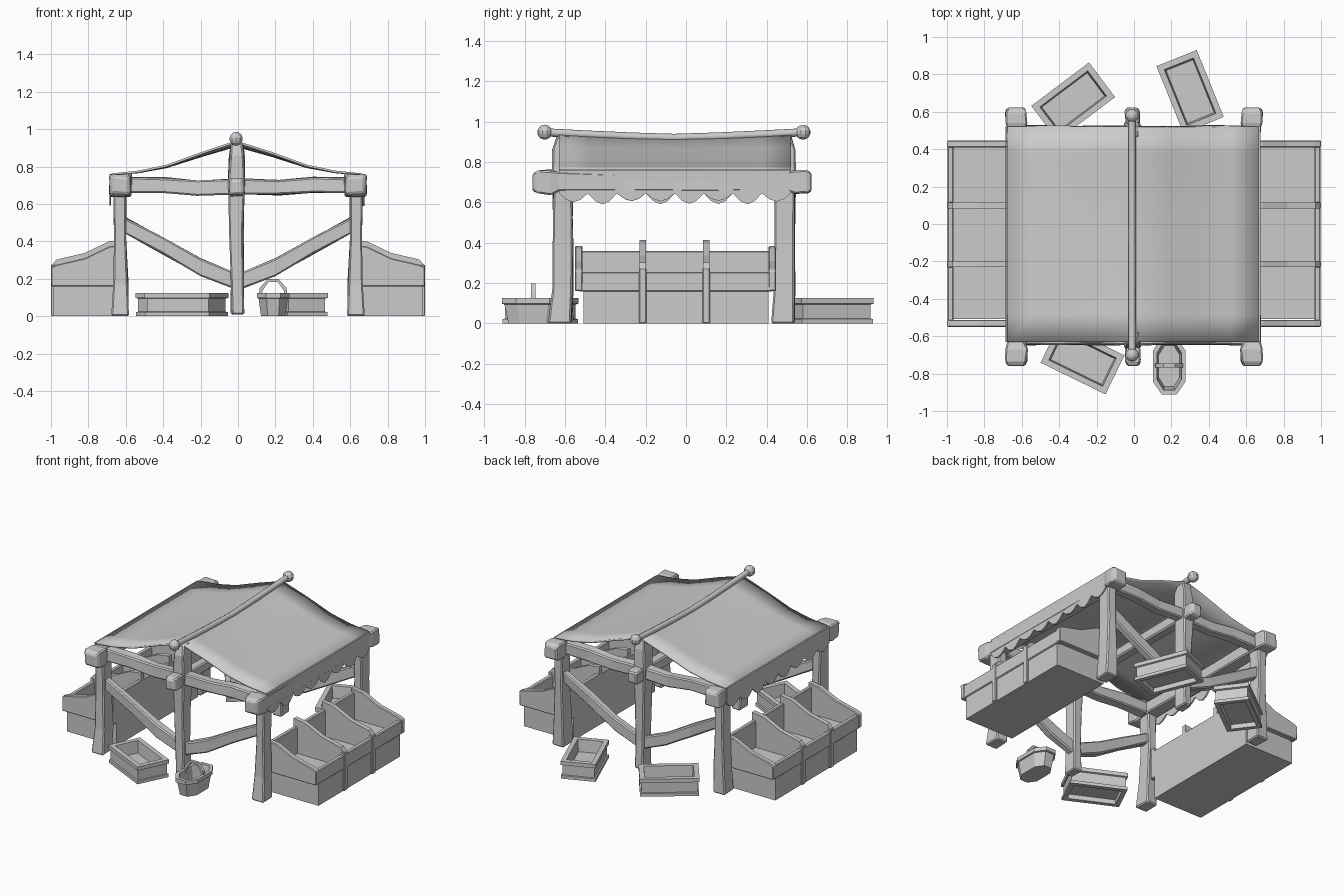
import bpy, bmesh, math, random
from mathutils import Vector, Matrix

if "Cube" in bpy.data.objects:
    bpy.data.objects.remove(bpy.data.objects["Cube"])

random.seed(4)
YC = -0.055                      # middle of the stall along y
FRONT, BACK = -0.61, 0.49        # post rows


def finish(name, bm, bevel=0, mirror=False, solid=0):
    bmesh.ops.recalc_face_normals(bm, faces=bm.faces)
    me = bpy.data.meshes.new(name)
    bm.to_mesh(me)
    bm.free()
    ob = bpy.data.objects.new(name, me)
    bpy.context.collection.objects.link(ob)
    if solid:
        m = ob.modifiers.new("thickness", 'SOLIDIFY')
        m.thickness, m.offset = solid, 0
    if bevel:
        m = ob.modifiers.new("chamfer", 'BEVEL')
        m.width, m.segments = bevel, 1
    if mirror:
        ob.modifiers.new("mirror", 'MIRROR')
    return ob


def loft(name, loops, **kw):
    """Skin closed loops of points and cap both ends."""
    bm = bmesh.new()
    rows = [[bm.verts.new(p) for p in loop] for loop in loops]
    n = len(rows[0])
    for a, b in zip(rows, rows[1:]):
        for i in range(n):
            bm.faces.new((a[i], a[(i + 1) % n], b[(i + 1) % n], b[i]))
    bm.faces.new(rows[0])
    bm.faces.new(rows[-1])
    return finish(name, bm, **kw)


def timber(name, axis, stations, jitter=0.005, **kw):
    """Rough hewn beam: stations are (centre, half width a, half width b)."""
    u, v = [(Vector((0, 1, 0)), Vector((0, 0, 1))),
            (Vector((1, 0, 0)), Vector((0, 0, 1))),
            (Vector((1, 0, 0)), Vector((0, 1, 0)))]["xyz".index(axis)]
    loops = []
    for c, a, b in stations:
        loops.append([Vector(c) + u * (s * a + random.uniform(-jitter, jitter))
                      + v * (t * b + random.uniform(-jitter, jitter))
                      for s, t in ((-1, -1), (1, -1), (1, 1), (-1, 1))])
    return loft(name, loops, bevel=kw.pop("bevel", 0.008), **kw)


def prism(name, profile, y0, y1, **kw):
    """Extrude an xz profile along y."""
    return loft(name, [[(x, y, z) for x, z in profile] for y in (y0, y1)], **kw)


def box(name, x0, x1, y0, y1, z0, z1, **kw):
    return prism(name, [(x0, z0), (x1, z0), (x1, z1), (x0, z1)], y0, y1, **kw)


# Posts, cross beams and V braces, front and back
for row, y in (("front", FRONT), ("back", BACK)):
    out = -0.015 if row == "front" else -0.01
    timber(row + "_side_post", 'z', [((.632, y + out, 0), .047, .055),
           ((.627, y, .17), .04, .05), ((.628, y, .42), .032, .048),
           ((.63, y, .7), .036, .048)], mirror=True).data
    for v in bpy.data.objects[row + "_side_post"].data.vertices:
        v.co.z = max(v.co.z, 0)
    timber(row + "_middle_post", 'z', [((-.003, y, .01), .034, .05),
           ((-.005, y, .2), .034, .045), ((-.008, y, .45), .036, .048),
           ((-.008, y, .72), .044, .052), ((-.006, y, .86), .04, .05),
           ((-.004, y, .93), .03, .03)])
    timber(row + "_cross_beam", 'x', [((x, y, z), .035, .04) for x, z in
           ((-.62, .7), (-.4, .702), (-.22, .687), (0, .695),
            (.22, .687), (.4, .702), (.62, .7))])
    timber(row + "_brace", 'x', [((.01, y, .185), .026, .044),
           ((.2, y, .262), .028, .045), ((.4, y, .375), .026, .043),
           ((.61, y, .49), .026, .042)], mirror=True)


# Long beams along the eaves and under the ridge, with swollen ends
def long_beam(name, x, a, b, z, mirror):
    ys = [(-.76, .8), (-.735, 1.12), (-.67, 1.15), (-.63, .9), (-.3, .85), (.1, .85),
          (.5, .9), (.54, 1.1), (.6, 1.1), (.622, .85)]
    timber(name, 'y', [((x, y, z), a * s, b * s) for y, s in ys], mirror=mirror)


long_beam("eave_beam", .63, .052, .052, .7, True)
long_beam("middle_beam", -.008, .037, .042, .69, False)

# Ridge pole with ball ends
cu = bpy.data.curves.new("ridge_pole", 'CURVE')
cu.dimensions, cu.bevel_depth, cu.bevel_resolution, cu.use_fill_caps = '3D', .02, 2, True
sp = cu.splines.new('POLY')
sp.points.add(6)
for i, p in enumerate(sp.points):
    t = i / 3 - 1
    p.co = (-.01, -.06 + .63 * t, .92 + .027 * abs(t) ** 1.3, 1)
bpy.context.collection.objects.link(bpy.data.objects.new("ridge_pole", cu))
for name, y in (("front_ball", -.7), ("back_ball", .58)):
    bm = bmesh.new()
    bmesh.ops.create_uvsphere(bm, u_segments=10, v_segments=7, radius=.037,
                              matrix=Matrix.Translation((-.01, y, .948)))
    finish(name, bm)

# Sagging cloth roof
slope = [(-.677, .757), (-.53, .772), (-.38, .802), (-.19, .868), (-.01, .925)]
slope += [(-x - .012, z) for x, z in reversed(slope[:-1])]
bm = bmesh.new()
rows = []
for j in range(9):
    t = j / 4 - 1
    rows.append([bm.verts.new((x, YC + .575 * t, z + (.022 * t * t - .014)
                 * max(0, (z - .757) / .168))) for x, z in slope])
for a, b in zip(rows, rows[1:]):
    for i in range(len(a) - 1):
        bm.faces.new((a[i], a[i + 1], b[i + 1], b[i]))
roof = finish("cloth_roof", bm, solid=.012)
for p in roof.data.polygons:
    p.use_smooth = True

# Scalloped valances along both eaves
for name, x in (("left_valance", -.683), ("right_valance", .67)):
    bm = bmesh.new()
    prev = None
    drops = [random.uniform(.035, .055) for _ in range(9)]
    for k in range(8 * 4 + 1):
        dip = abs(math.sin(math.pi * k / 4)) * drops[k // 4]
        y = YC + .575 * (k / 16 - 1)
        cur = [bm.verts.new((x, y, .76)), bm.verts.new((x, y, .645 - dip))]
        if prev:
            bm.faces.new((prev[0], cur[0], cur[1], prev[1]))
        prev = cur
    finish(name, bm, solid=.01)

# Produce bins on both sides (mirrored in x)
top = [(.97, .275), (.82, .31), (.69, .372), (.6, .385)]
end = [(.6, .16), (.998, .16), (1, .262)] + top
divider = [(.6, .1), (.985, .1), (.998, .27)] + [(x, z + .028) for x, z in top]
box("bin_body", .6, .988, -.508, .408, 0, .17, mirror=True)
box("bin_outer_board", .965, .996, -.53, .43, .158, .255, mirror=True, bevel=.005)
box("bin_inner_board", .6, .63, -.53, .43, .16, .36, mirror=True, bevel=.005)
prism("bin_front_end", end, -.55, -.512, mirror=True, bevel=.005)
prism("bin_back_end", end, .41, .447, mirror=True, bevel=.005)
for i, y in enumerate((-.215, .1)):
    prism(f"bin_divider_{i}", divider, y - .016, y + .016, mirror=True)
    box(f"bin_strap_{i}", .97, 1, y - .018, y + .018, 0, .275, mirror=True, bevel=.004)

# Open crates on the ground: (half length, half width, height) loops
crate = [(.155, .08, .03), (.16, .085, 0), (.19, .115, 0), (.19, .115, .022),
         (.181, .106, .024), (.181, .106, .094), (.193, .116, .098),
         (.193, .116, .125), (.16, .084, .125), (.152, .077, .04)]
for i, (x, y, ang) in enumerate(((-.325, .655, 37), (.3, .708, -68), (-.275, -.722, -26))):
    ob = loft(f"crate_{i}", [[(-l, -w, z), (l, -w, z), (l, w, z), (-l, w, z)]
                             for l, w, z in crate])
    ob.location = (x, y, 0)
    ob.rotation_euler.z = math.radians(ang)

# Eight-sided basket with an arched handle
basket = [(.065, .12, 0), (.078, .14, .095), (.087, .152, .098), (.087, .152, .125),
          (.066, .128, .125), (.056, .11, .03)]
octagon = [(1, -.55), (1, .55), (.45, 1), (-.45, 1), (-1, .55), (-1, -.55), (-.45, -1), (.45, -1)]
loft("basket", [[(a * w, b * l, z) for a, b in octagon] for w, l, z in basket]
     ).location = (.188, -.76, 0)
arch = [(-.078, .1), (-.072, .15), (-.03, .198), (.03, .198), (.072, .15), (.078, .1)]
prism("basket_handle", arch + [(x * .8, z - .014) for x, z in reversed(arch)],
      -.768, -.746).location.x = .188
